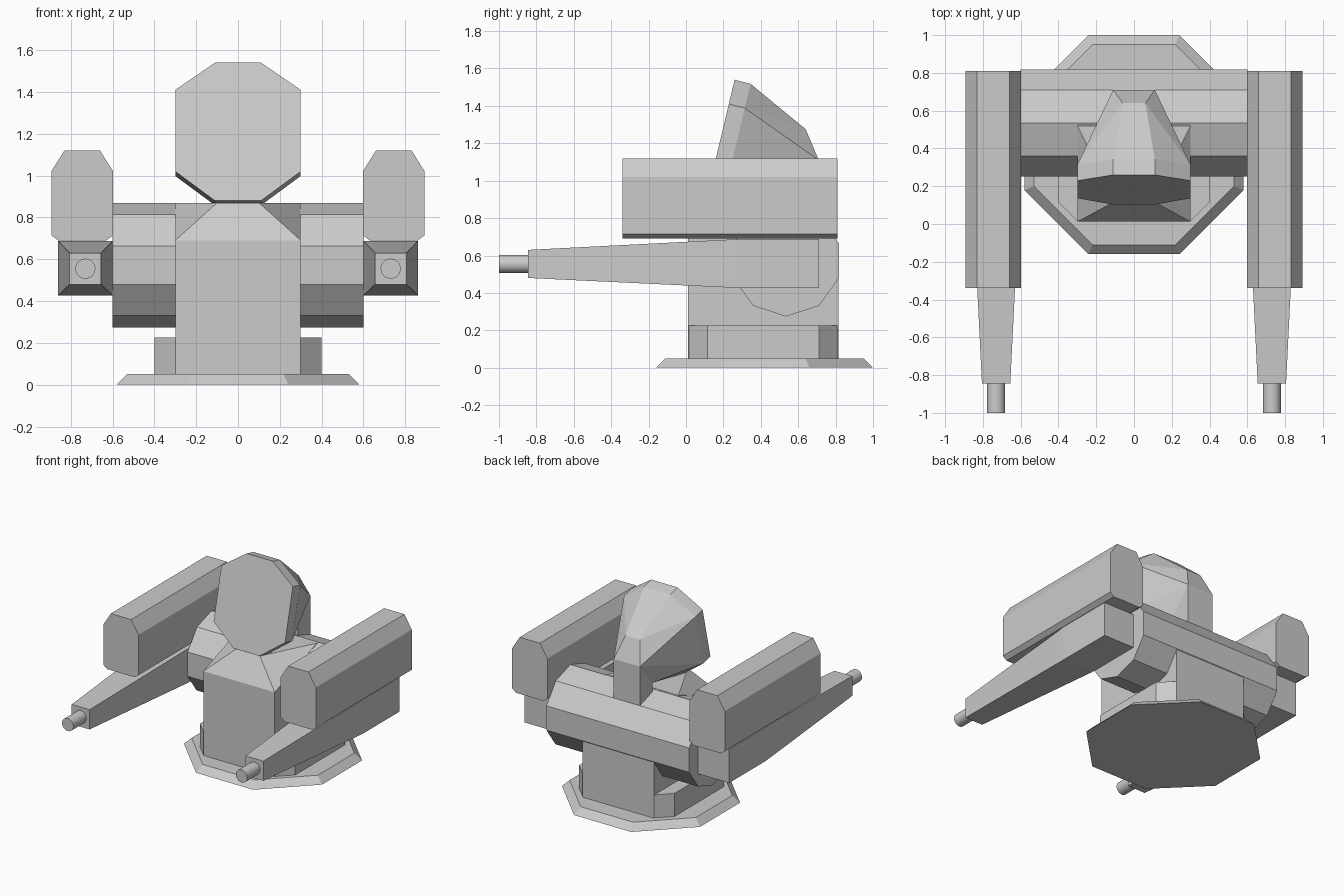
import bpy, bmesh, math

if "Cube" in bpy.data.objects:
    bpy.data.objects.remove(bpy.data.objects["Cube"])


def finish(name, bm):
    bmesh.ops.recalc_face_normals(bm, faces=bm.faces)
    me = bpy.data.meshes.new(name)
    bm.to_mesh(me)
    bm.free()
    ob = bpy.data.objects.new(name, me)
    bpy.context.collection.objects.link(ob)
    return ob


def loft(name, *rings):
    """Skin closed rings of equal length and cap both ends."""
    bm = bmesh.new()
    vs = [[bm.verts.new(p) for p in r] for r in rings]
    n = len(vs[0])
    for a, b in zip(vs, vs[1:]):
        for i in range(n):
            j = (i + 1) % n
            bm.faces.new((a[i], a[j], b[j], b[i]))
    bm.faces.new(vs[0])
    bm.faces.new(vs[-1])
    return finish(name, bm)


def hull(name, half_points):
    """Convex solid from points mirrored across x = 0."""
    bm = bmesh.new()
    for x, y, z in half_points:
        for s in (-1, 1):
            bm.verts.new((s * x, y, z))
    res = bmesh.ops.convex_hull(bm, input=bm.verts)
    junk = {g for g in res["geom_interior"] + res["geom_unused"]
            if isinstance(g, bmesh.types.BMVert)}
    bmesh.ops.delete(bm, geom=list(junk), context='VERTS')
    bmesh.ops.dissolve_limit(bm, angle_limit=math.radians(1),
                             verts=bm.verts, edges=bm.edges)
    return finish(name, bm)


def octagon(apothem, z, cy=0.42):
    r = apothem / math.cos(math.pi / 8)
    return [(r * math.cos(math.pi / 8 + i * math.pi / 4),
             cy + r * math.sin(math.pi / 8 + i * math.pi / 4), z) for i in range(8)]


def rect(cx, w, z0, z1, y):
    return [(cx - w, y, z0), (cx + w, y, z0), (cx + w, y, z1), (cx - w, y, z1)]


# Base plate and chamfered plinth
loft("base_plate", octagon(0.58, 0), octagon(0.53, 0.05))
plinth = [(-.3, .015), (.3, .015), (.4, .115), (.4, .71),
          (.3, .81), (-.3, .81), (-.4, .71), (-.4, .115)]
loft("plinth", *[[(x, y, z) for x, y in plinth] for z in (.04, .225)])

# Body with sloped front shoulders
hull("body", [(.3, .012, .04), (.3, .815, .04), (.3, .012, .69),
              (.1, .12, .87), (.3, .52, .87), (.3, .815, .66)])

# Ten-sided cross drum
drum = [(.535 + .298 * math.sin(i * math.pi / 5),
         .572 + .298 * math.cos(i * math.pi / 5)) for i in range(10)]
loft("cross_drum", *[[(x, y, z) for y, z in drum] for x in (-.6, .6)])

# Head: tilted octagonal plate, tapering to a narrow rear
plate = [(.11, 1.54), (.3, 1.41), (.3, 1.02), (.11, .88)]
plate += [(-x, z) for x, z in reversed(plate)]
front = [(x, .16 + .238 * (z - 1.12), z) for x, z in plate]
back = [(x, y + .085, z - .022) for x, y, z in front]
loft("head_plate", front, back)
hull("head_rear", [p for p in back if p[0] > 0] +
     [(.06, .64, 1.275), (.11, .635, 1.2), (.11, .71, 1.11), (.11, .56, .93)])
loft("head_stem", rect(0, .11, .7, 1.11, .56), rect(0, .11, .7, 1.11, .71))

# Launcher pods and guns on both sides
pod = [(-.115, .69), (.115, .69), (.148, .715), (.148, 1.02),
       (.085, 1.12), (-.085, 1.12), (-.148, 1.02), (-.148, .715)]
for side, s in (("left", -1), ("right", 1)):
    loft(side + "_pod", *[[(s * .745 + x, y, z) for x, z in pod] for y in (-.34, .81)])
    cx = s * .73
    loft(side + "_gun", rect(cx, .075, .48, .63, -.845),
         rect(cx, .13, .427, .687, .27), rect(cx, .13, .427, .687, .71))
    bpy.ops.mesh.primitive_cylinder_add(vertices=24, radius=.048, depth=.18,
                                        location=(cx, -.91, .555),
                                        rotation=(math.pi / 2, 0, 0))
    bpy.context.object.name = side + "_barrel"
    bpy.ops.object.shade_smooth_by_angle()
